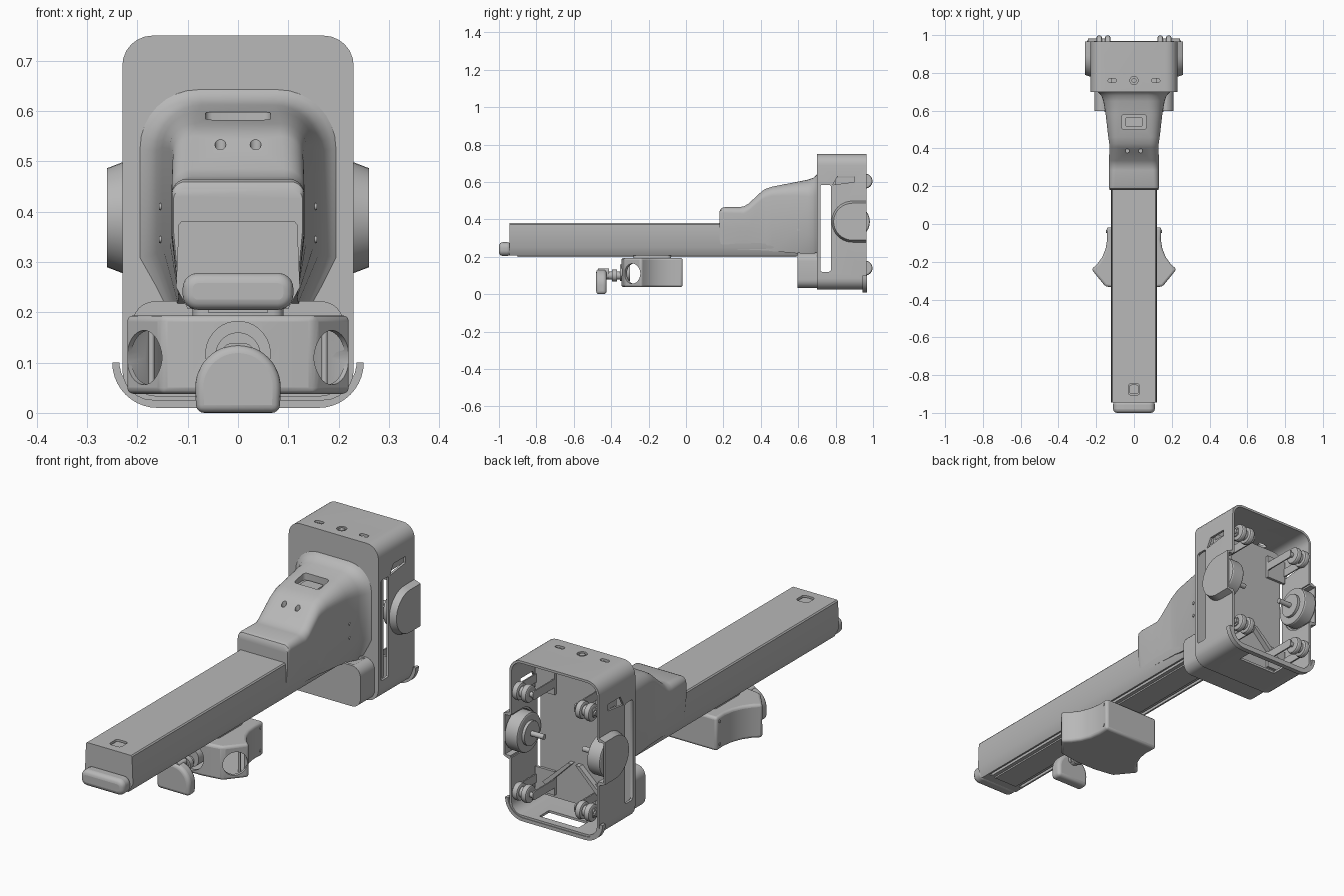
import bpy, bmesh, math
from mathutils import Vector

if "Cube" in bpy.data.objects:
    bpy.data.objects.remove(bpy.data.objects["Cube"])

grey = bpy.data.materials.new("plain grey")
grey.diffuse_color = (0.48, 0.48, 0.48, 1)
grey.use_nodes = True
grey.node_tree.nodes["Principled BSDF"].inputs["Base Color"].default_value = grey.diffuse_color


def place(axis, u, v, d):
    # u, v lie in the plane across the axis, d runs along it
    return {'x': (d, u, v), 'y': (u, d, v), 'z': (u, v, d)}[axis]


def loft(name, rings, smooth=35):
    bm = bmesh.new()
    rows = [[bm.verts.new(p) for p in r] for r in rings]
    n = len(rows[0])
    for a, b in zip(rows, rows[1:]):
        for i in range(n):
            bm.faces.new((a[i], a[(i + 1) % n], b[(i + 1) % n], b[i]))
    bm.faces.new(rows[0])
    bm.faces.new(rows[-1])
    bmesh.ops.recalc_face_normals(bm, faces=bm.faces)
    me = bpy.data.meshes.new(name)
    bm.to_mesh(me)
    bm.free()
    me.materials.append(grey)
    ob = bpy.data.objects.new(name, me)
    bpy.context.collection.objects.link(ob)
    activate(ob)
    bpy.ops.object.shade_smooth_by_angle(angle=math.radians(smooth))
    return ob


def activate(ob):
    bpy.ops.object.select_all(action='DESELECT')
    bpy.context.view_layer.objects.active = ob
    ob.select_set(True)


def prism(name, pts, axis, a, b):
    return loft(name, [[place(axis, u, v, d) for u, v in pts] for d in (a, b)])


def rrect(u0, u1, v0, v1, r, seg=6):
    out = []
    for cu, cv, st in ((u1 - r, v1 - r, 0), (u0 + r, v1 - r, 90), (u0 + r, v0 + r, 180), (u1 - r, v0 + r, 270)):
        for i in range(seg + 1):
            t = math.radians(st + 90 * i / seg)
            out.append((cu + r * math.cos(t), cv + r * math.sin(t)))
    return out


def circle(u, v, r, n=32):
    return [(u + r * math.cos(2 * math.pi * i / n), v + r * math.sin(2 * math.pi * i / n)) for i in range(n)]


def box(name, x0, x1, y0, y1, z0, z1, bevel=0):
    ob = prism(name, [(x0, y0), (x1, y0), (x1, y1), (x0, y1)], 'z', z0, z1)
    return soften(ob, bevel) if bevel else ob


def rod(name, axis, u, v, r, a, b, n=32):
    return prism(name, circle(u, v, r, n), axis, a, b)


def apply(ob, mod):
    activate(ob)
    bpy.ops.object.modifier_apply(modifier=mod.name)


def soften(ob, width, seg=3):
    m = ob.modifiers.new("round", 'BEVEL')
    m.width, m.segments, m.limit_method = width, seg, 'ANGLE'
    m.angle_limit = math.radians(40)
    apply(ob, m)
    bpy.ops.object.shade_smooth_by_angle(angle=math.radians(35))
    return ob


def cut(ob, *cutters):
    for c in cutters:
        m = ob.modifiers.new("cut", 'BOOLEAN')
        m.operation, m.object, m.solver = 'DIFFERENCE', c, 'EXACT'
        apply(ob, m)
        bpy.data.objects.remove(c)
    activate(ob)
    bpy.ops.object.shade_smooth_by_angle(angle=math.radians(35))


def d_shape(r, back):
    # half round toward the front, straight edges toward the back
    arc = [math.radians(90 + 180 * i / 20) for i in range(21)]
    pts = [(0.89 + r * math.cos(t), 0.388 + r * math.sin(t)) for t in arc]
    return pts + [(back, 0.388 - r), (back, 0.388 + r)]


# rear housing, open at the back
housing = prism("housing", rrect(-.23, .23, .025, .75, .06), 'y', .70, .965)
cut(housing, prism("c", rrect(-.219, .219, .036, .739, .05), 'y', .714, 1.1),
    box("c", -.10, .10, .86, .93, 0, .1),
    rod("c", 'z', 0, .76, .022, .7, .8, 20))
for s in (-1, 1):
    cut(housing, prism("c", rrect(.718, .775, .12, .585, .01, 2), 'x', s * .2, s * .25),
        prism("c", [(.785, .585), (.90, .60), (.90, .63), (.81, .63)], 'x', s * .2, s * .25),
        prism("c", d_shape(.10, 1.0), 'x', s * .2, s * .25),
        prism("c", rrect(s * .115 - .022, s * .115 + .022, .748, .77, .01, 3), 'z', .7, .8))
rod("top_button", 'z', 0, .76, .013, .735, .748, 20)

# inner back panel with diagonal ribs
prism("inner_panel", rrect(-.185, .185, .07, .70, .03), 'y', .785, .80)
for s in (-1, 1):
    prism("panel_rib", [(s * .01, .26), (s * .03, .26), (s * .16, .14), (s * .14, .13)], 'y', .80, .825)
    box("panel_mount", s * .15 - .03, s * .15 + .03, .714, .79, .10, .12)
    box("panel_mount", s * .15 - .03, s * .15 + .03, .714, .79, .62, .64)

# bumper lip under the rear opening
lip = prism("bumper_lip", rrect(-.25, .25, .01, .4, .09, 10), 'y', .945, .968)
cut(lip, prism("c", rrect(-.236, .236, .026, .386, .078, 10), 'y', .9, 1.0),
    box("c", -.4, .4, .9, 1.0, .10, .5))

for s in (-1, 1):
    # side pod with its large wheel
    c0 = Vector((.89, .388))
    outline = d_shape(.112, .965)
    small = [(min(.89 + (u - .89) * .9, .965) if u < .96 else .965, .388 + (v - .388) * .88) for u, v in outline]
    pod = loft("side_pod", [[place('x', u, v, s * .225) for u, v in outline],
                            [place('x', u, v, s * .26) for u, v in small]])
    cut(pod, prism("c", d_shape(.092, 1.05), 'x', s * .2, s * .252))
    wheel = rod("side_wheel", 'x', .893, .388, .09, s * .178, s * .245, 40)
    soften(wheel, .008, 2)
    rod("wheel_hub", 'x', .893, .388, .055, s * .165, s * .18, 32)
    rod("wheel_shaft", 'x', .893, .388, .012, s * .10, s * .17, 16)
    # paired corner rollers on brackets
    for z in (.14, .605):
        for x in (.125, .17):
            roller = rod("corner_roller", 'x', .957, z, .04, s * x, s * (x + .028), 28)
            soften(roller, .008, 2)
        rod("roller_axle", 'x', .957, z, .012, s * .105, s * .212, 14)
        rod("roller_collar", 'x', .957, z, .024, s * .15, s * .172, 20)
        box("roller_bracket", s * .155 - .05, s * .155 + .05, .80, .812, z - .055, z + .055)
        for x in (.108, .202):
            prism("roller_arm", rrect(.80, .97, z - .02, z + .02, .012, 3), 'x', s * x - .003, s * x + .003)

# lower tray in front of the housing
tray = prism("lower_tray", rrect(-.21, .21, .033, .222, .045), 'y', .597, .702)
cut(tray, prism("c", [(-.19, .23), (-.11, .195), (.11, .195), (.19, .23)], 'y', .61, .69))

# long beam with a shallow slot on each side underneath
half = [(.113, .38), (.118, .374), (.123, .25), (.10, .207)]
beam = prism("beam", half + [(-x, z) for x, z in reversed(half)], 'y', -.945, .71)
cut(beam, prism("c", rrect(-.03, .03, -.905, -.845, .014), 'z', .365, .4))
prism("beam_button", rrect(-.024, .024, -.899, -.851, .01), 'z', .36, .374)
for s in (-1, 1):
    cut(beam, box("c", min(s * .078, s * .092), max(s * .078, s * .092), -.90, .55, .19, .222))
box("underside_rail", -.06, .06, -.90, .59, .200, .21)

# rounded nose bumper
nose = prism("nose_bumper", rrect(-.11, .11, .205, .278, .03), 'y', -1.0, -.935)
soften(nose, .02, 4)
for s in (-1, 1):
    rod("nose_screw", 'y', s * .083, .246, .007, -1.0, -.98, 12)


# flared neck shell: y, width, bottom width, bottom, top, corner radius
def neck_ring(y, w, wb, b, t, r):
    arc = [math.radians(90 * i / 8) for i in range(9)]
    side = [(wb, b), (w, b + .11)] + [(w - r + r * math.cos(a), t - r + r * math.sin(a)) for a in arc]
    return [(x, y, z) for x, z in side + [(-x, z) for x, z in reversed(side)]]


neck = loft("neck_shell", [neck_ring(*k) for k in (
    (.18, .128, .118, .250, .445, .020), (.187, .131, .120, .247, .459, .025),
    (.20, .132, .120, .245, .465, .030), (.285, .132, .118, .240, .466, .035),
    (.31, .132, .118, .240, .470, .040), (.335, .132, .118, .238, .485, .040),
    (.405, .130, .118, .235, .550, .045), (.425, .131, .118, .235, .563, .048),
    (.46, .136, .118, .230, .575, .050), (.58, .150, .120, .220, .598, .070),
    (.65, .162, .122, .208, .612, .090), (.68, .173, .126, .203, .622, .100),
    (.695, .187, .132, .200, .635, .110), (.705, .202, .140, .196, .650, .120))])
cut(neck, prism("c", rrect(-.065, .065, .50, .58, .014, 3), 'z', .565, .7))
prism("neck_window_plate", rrect(-.045, .045, .513, .567, .012, 3), 'z', .56, .574)
for s in (-1, 1):
    cut(neck, rod("c", 'z', s * .035, .387, .011, .515, .6, 14))
    for y, z in ((.60, .41), (.60, .345)):
        rod("neck_screw", 'x', y, z, .007, s * .14, s * .157, 12)

# fishtail grip unit under the beam: hollow, with angled openings
def grip_plan(k):
    h = [(.145, -.018 - k), (.142, -.08), (.150, -.13), (.168, -.175), (.193, -.21), (.225, -.24),
         (.152, -.33), (.10, -.338), (.05, -.345)]
    h = [(x - k, y + (k if y < -.3 else 0)) for x, y in h]
    return h + [(-x, y) for x, y in reversed(h)]


grip = prism("grip_housing", grip_plan(0), 'z', .038, .194)
soften(grip, .012, 3)
cut(grip, prism("c", grip_plan(.014), 'z', .05, .182),
    rod("c", 'y', 0, .118, .064, -.40, -.30, 40))
for s in (-1, 1):
    opening = rod("c", 'z', 0, 0, .054, -.05, .05, 32)
    opening.rotation_euler = Vector((s * .77, -.63, 0)).to_track_quat('Z', 'Y').to_euler()
    opening.location = (s * .187, -.287, .11)
    bpy.context.view_layer.update()
    cut(grip, opening)
    rod("grip_rod", 'z', s * .172, -.235, .006, .05, .182, 12)
    for y, z in ((-.04, .17), (-.04, .065)):
        rod("grip_screw", 'x', y, z, .007, s * .135, s * .147, 12)
prism("grip_mount", rrect(-.09, .09, -.28, -.08, .02, 3), 'z', .19, .215)

# control paddle on a short stalk
rod("paddle_socket", 'y', 0, .115, .045, -.352, -.30, 32)
rod("paddle_stalk", 'y', 0, .10, .022, -.44, -.33, 20)
rod("stalk_collar", 'y', 0, .10, .032, -.395, -.37, 24)
dome = [(.085 * math.cos(math.pi * i / 24), .05 + .085 * math.sin(math.pi * i / 24)) for i in range(25)]
paddle = prism("paddle", dome + [(-.083, .0), (.083, .0)], 'y', -.48, -.425)
soften(paddle, .016, 4)
prism("paddle_cap", rrect(-.028, .028, .085, .138, .012, 3), 'y', -.47, -.412)
